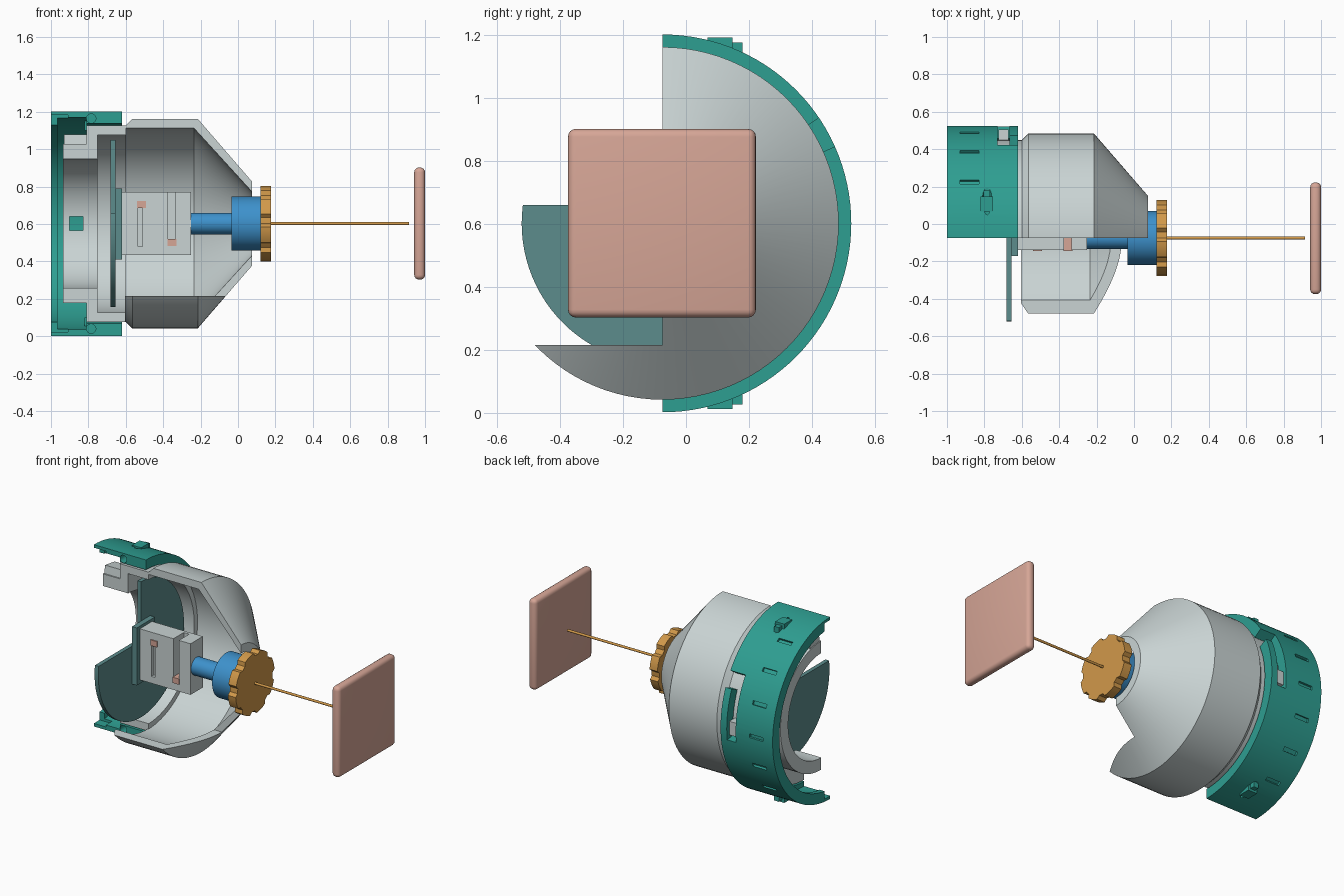
import bpy, bmesh, math
from mathutils import Matrix, Vector

if "Cube" in bpy.data.objects:
    bpy.data.objects.remove(bpy.data.objects["Cube"], do_unlink=True)

AY, AZ = -0.075, 0.602          # main axis, running along x


def material(name, srgb):
    col = [c / 12.92 if c < 0.04 else ((c + 0.055) / 1.055) ** 2.4 for c in srgb] + [1]
    m = bpy.data.materials.new(name)
    m.use_nodes = True
    m.diffuse_color = col
    m.node_tree.nodes["Principled BSDF"].inputs["Base Color"].default_value = col
    return m


TEAL = material("teal", (0.18, 0.62, 0.57))
GREY = material("pale grey", (0.79, 0.83, 0.83))
SLATE = material("slate teal", (0.36, 0.55, 0.55))
BLUE = material("blue", (0.24, 0.57, 0.80))
AMBER = material("amber", (0.82, 0.60, 0.29))
PINK = material("dusty pink", (0.84, 0.65, 0.59))


def finish(name, bm, mat):
    bmesh.ops.recalc_face_normals(bm, faces=bm.faces)
    me = bpy.data.meshes.new(name)
    bm.to_mesh(me)
    bm.free()
    ob = bpy.data.objects.new(name, me)
    bpy.context.collection.objects.link(ob)
    if mat:
        me.materials.append(mat)
    return ob


def activate(ob):
    bpy.ops.object.select_all(action='DESELECT')
    ob.select_set(True)
    bpy.context.view_layer.objects.active = ob


def smooth(ob):
    activate(ob)
    bpy.ops.object.shade_smooth_by_angle(angle=math.radians(25))


def lathe(name, profile, mat, turn=360, steps=96):
    """Sweep a closed (x, r) outline round the axis, starting at the top."""
    bm = bmesh.new()
    full = turn == 360
    rings = []
    for i in range(steps if full else steps + 1):
        a = math.radians(turn) * i / steps
        rings.append([bm.verts.new((x, AY + r * math.sin(a), AZ + r * math.cos(a)))
                      for x, r in profile])
    n = len(profile)
    for i in range(steps):
        p, q = rings[i], rings[(i + 1) % len(rings)]
        for j in range(n):
            k = (j + 1) % n
            bm.faces.new((p[j], p[k], q[k], q[j]))
    if not full:
        bm.faces.new(rings[0])
        bm.faces.new(rings[-1])
    return finish(name, bm, mat)


def box(name, lo, hi, mat=None, turn=0):
    """Box between two corners, optionally turned about the main axis."""
    bm = bmesh.new()
    lo, hi = Vector(lo), Vector(hi)
    bmesh.ops.create_cube(bm, size=1, matrix=Matrix.Translation((lo + hi) / 2)
                          @ Matrix.Diagonal((*(hi - lo), 1)))
    if turn:
        c = Vector((0, AY, AZ))
        bmesh.ops.rotate(bm, verts=bm.verts, cent=c,
                         matrix=Matrix.Rotation(-math.radians(turn), 3, 'X'))
    return finish(name, bm, mat)


def radial(name, x0, x1, r0, r1, width, angle, mat=None):
    """Box standing out from the axis at an angle measured from the top."""
    return box(name, (x0, AY - width / 2, AZ + r0), (x1, AY + width / 2, AZ + r1), mat, angle)


def rod(name, x0, x1, r, mat=None, axis='X', cy=AY, cz=AZ, segs=64):
    bm = bmesh.new()
    rot = Matrix.Rotation(math.pi / 2, 4, 'Y')
    bmesh.ops.create_cone(bm, cap_ends=True, segments=segs, radius1=r, radius2=r,
                          depth=x1 - x0,
                          matrix=Matrix.Translation(((x0 + x1) / 2, cy, cz)) @ rot)
    return finish(name, bm, mat)


def cut(ob, *cutters):
    for c in cutters:
        c.hide_render = True
        activate(ob)
        mod = ob.modifiers.new("cut", 'BOOLEAN')
        mod.operation, mod.solver, mod.object = 'DIFFERENCE', 'EXACT', c
        bpy.ops.object.modifier_apply(modifier=mod.name)
        bpy.data.objects.remove(c, do_unlink=True)


# Conical housing, opened at the front above its lower lip
housing = lathe("housing", [(-0.605, 0.52), (-0.565, 0.56), (-0.215, 0.56), (0.075, 0.225),
                            (0.075, 0.17), (-0.235, 0.51), (-0.605, 0.51)], GREY)
cut(housing, box("front_cutter", (-2, -2, 0.215), (2, AY, 2)))
smooth(housing)

# Half collar with the inner flange that holds the disc
collar = lathe("collar", [(-0.6, 0.525), (-0.81, 0.525), (-0.81, 0.425), (-0.935, 0.425),
                          (-0.935, 0.345), (-0.75, 0.345), (-0.75, 0.475), (-0.6, 0.475)],
               GREY, 180, 48)
cut(collar, radial("notch_cutter", -0.9, -0.83, 0.3, 0.6, 0.075, 90))
smooth(collar)
radial("collar_stop", -0.93, -0.81, 0.41, 0.475, 0.1, 8, GREY)

# Outer locking ring
ring = lathe("locking_ring", [(-1, 0.6), (-0.62, 0.6), (-0.62, 0.535), (-0.81, 0.535),
                              (-0.81, 0.567), (-0.965, 0.567), (-0.965, 0.53), (-1, 0.53)],
             TEAL, 180, 60)
slots = [radial("slot_cutter", -0.93, -0.83, 0.585, 0.7, 0.025, a) for a in range(30, 151, 20)]
cut(ring, *slots)
for z in (0.04, 1.164):         # pin holes through both ends
    bm = bmesh.new()
    bmesh.ops.create_cone(bm, cap_ends=True, segments=24, radius1=0.025, radius2=0.025, depth=1.5,
                          matrix=Matrix.Translation((-0.785, 0, z)) @ Matrix.Rotation(math.pi / 2, 4, 'X'))
    cut(ring, finish("hole_cutter", bm, None))
for z0, z1 in ((1.1, 1.182), (0.022, 0.1)):      # recessed corners at both ends
    cut(ring, box("corner_cutter", (-1.1, -0.2, z0), (-0.91, -0.015, z1)))


def arc_cutter(x0, x1, a0, a1):
    ob = lathe("bayonet_cutter", [(x0, 0.5), (x1, 0.5), (x1, 0.7), (x0, 0.7)], None, a1 - a0, 12)
    c = Matrix.Translation((0, AY, AZ))
    ob.data.transform(c @ Matrix.Rotation(-math.radians(a0), 4, 'X') @ c.inverted())
    return ob


# Bayonet slot, its entry and the lug inside
cut(ring, arc_cutter(-0.73, -0.665, 56, 97), arc_cutter(-0.68, -0.5, 56, 66))
smooth(ring)
radial("bayonet_lug", -0.725, -0.67, 0.51, 0.58, 0.09, 90, GREY)

# Arrow tabs, top and bottom
for name, z0, z1 in (("upper", 1.1, 1.192), ("lower", 0.012, 0.1)):
    box(name + "_tab", (-0.822, 0.068, z0), (-0.755, 0.148, z1), TEAL)
    box(name + "_tab_tip", (-0.805, 0.148, z0 + 0.015), (-0.77, 0.18, z1 - 0.015), TEAL)

# Back disc with its upper front quarter removed, and mounting plate
disc = rod("back_disc", -0.682, -0.655, 0.447, SLATE, segs=96)
cut(disc, box("disc_cutter", (-2, -2, 0.66), (2, AY, 2)))
smooth(disc)
box("mounting_plate", (-0.655, -0.17, 0.41), (-0.62, 0.02, 0.79), SLATE)

# Drive block with two guide slots and their sliders
block = box("drive_block", (-0.62, -0.138, 0.435), (-0.25, -0.01, 0.772), GREY)
cut(block, box("guide_cutter", (-0.375, -0.3, 0.5), (-0.335, -0.03, 0.9)),
    box("guide_cutter", (-0.535, -0.3, 0.48), (-0.51, -0.11, 0.705)))
for x, z in ((-0.515, 0.705), (-0.353, 0.502)):
    box("slider", (x - 0.024, -0.145, z - 0.019), (x + 0.024, -0.06, z + 0.019), PINK)

# Stepped shaft, notched knob and long rod
smooth(rod("shaft", -0.25, -0.03, 0.058, BLUE))
smooth(rod("shaft_hub", -0.035, 0.125, 0.145, BLUE))
bm = bmesh.new()
outline = []
for i in range(72):
    a = math.radians(5 * i)
    r = 0.182 if i % 9 < 3 else 0.203
    outline.append(bm.verts.new((0.12, AY + r * math.sin(a), AZ + r * math.cos(a))))
face = bm.faces.new(outline)
ext = bmesh.ops.extrude_face_region(bm, geom=[face])
bmesh.ops.translate(bm, vec=(0.057, 0, 0),
                    verts=[v for v in ext["geom"] if isinstance(v, bmesh.types.BMVert)])
smooth(finish("knob", bm, AMBER))
smooth(rod("long_rod", 0.17, 0.915, 0.008, AMBER, segs=16))

# Rounded end plate
plate = box("end_plate", (0.942, -0.375, 0.303), (1.0, 0.222, 0.902), PINK)
mod = plate.modifiers.new("round", 'BEVEL')
mod.width, mod.segments = 0.025, 4
activate(plate)
bpy.ops.object.modifier_apply(modifier=mod.name)
smooth(plate)
